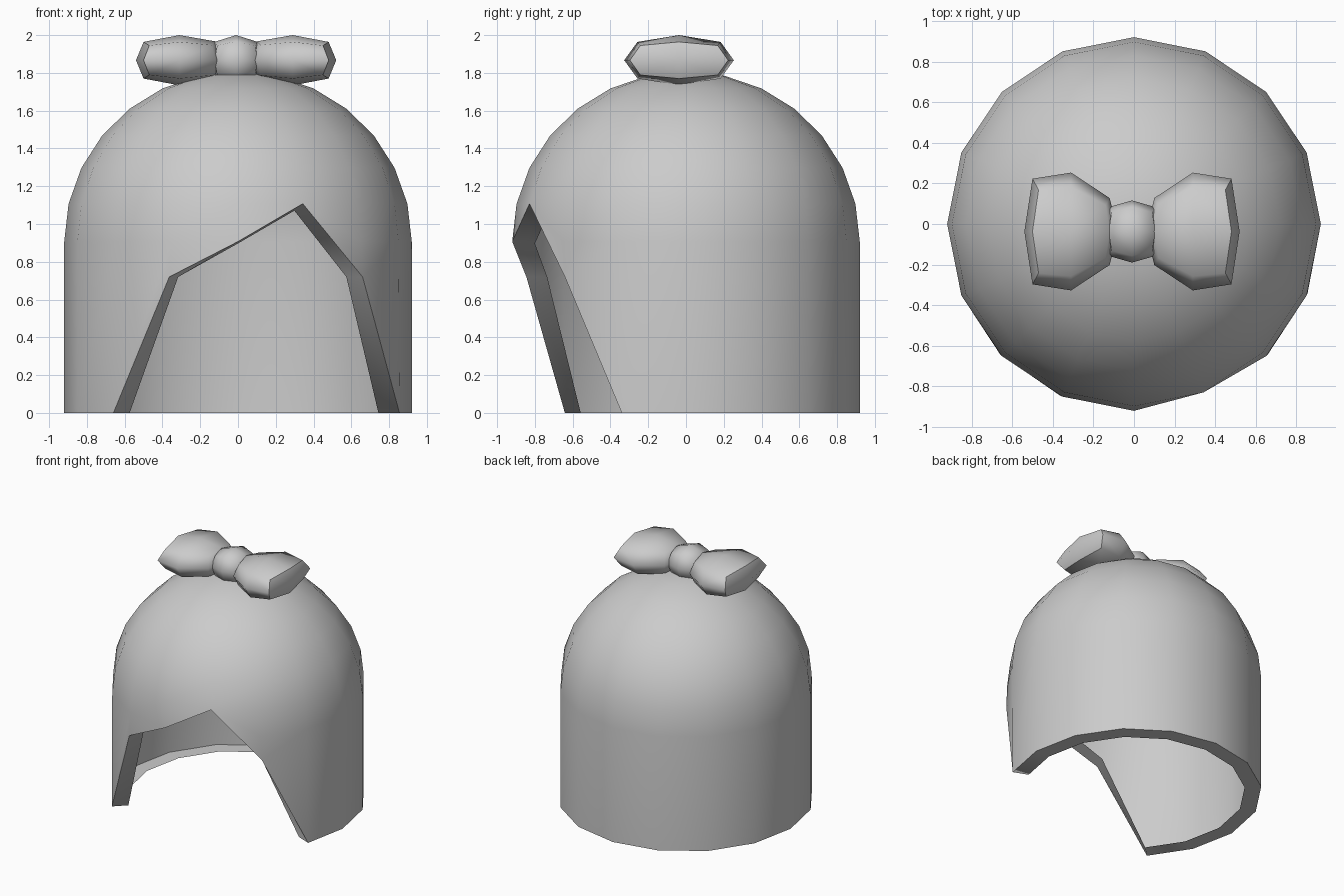
import bpy, bmesh, math

if "Cube" in bpy.data.objects:
    bpy.data.objects.remove(bpy.data.objects["Cube"])

N, RINGS, Z0 = 16, 7, 0.907
RADIUS, HEIGHT, RIM = 0.92, 0.90, 0.12


def finish(bm, name):
    me = bpy.data.meshes.new(name)
    bm.to_mesh(me)
    bm.free()
    ob = bpy.data.objects.new(name, me)
    bpy.context.collection.objects.link(ob)
    return ob


def add_face(bm, verts):
    unique = list(dict.fromkeys(verts))
    if len(unique) > 2:
        face = bm.faces.new(unique)
        face.smooth = True
        return face


def sharpen(bm, loop):
    for a, b in zip(loop, loop[1:] + loop[:1]):
        bm.edges.get((a, b)).smooth = False


# Hood: thin dome on 16 columns; front columns start higher, leaving the opening
hem = {-2: 0.0, -1: 0.72, 2: 0.72, 3: 0.0}   # column 0 faces the front
bm = bmesh.new()
top = bm.verts.new((0, 0, Z0 + HEIGHT))
columns = []
for k in range(-2, N - 2):
    def vert(r, z, shift=0.0):
        a = 2 * math.pi * k / N + shift
        return bm.verts.new((r * math.sin(a), -r * math.cos(a), z))
    first = 1 if k == 1 else 0               # column 1 is the peak of the opening
    arc = []
    for i in range(first, RINGS):
        t = math.pi / 2 * i / RINGS
        arc.append(vert(RADIUS * math.cos(t), Z0 + HEIGHT * math.sin(t)))
    if k in (0, 1):
        col = [arc[0]] * (first + 1) + arc
    else:
        shift = math.copysign(0.014, k) if k in hem else 0.0
        col = [vert(RADIUS, hem.get(k, 0.0), shift)] + arc
    columns.append(col + [top])
# repeated points collapse to triangles or nothing
for a, b in zip(columns, columns[1:] + columns[:1]):
    for i in range(RINGS + 1):
        add_face(bm, (a[i], b[i], b[i + 1], a[i + 1]))

# Hood rim: a lip turned inwards along the hem and the opening
outer = [c[0] for c in columns]
inner = []
for v in outer:
    s = 1 - RIM / RADIUS
    drop = RIM * (v.co.z - Z0) / HEIGHT + 0.01 if v.co.z > 0.8 else 0.0
    inner.append(bm.verts.new((v.co.x * s, v.co.y * s, v.co.z - drop)))
for i in range(N):
    j = (i + 1) % N
    add_face(bm, (outer[j], outer[i], inner[i], inner[j]))
sharpen(bm, outer)
finish(bm, "hood")

# Bow: rounded blocks lofted through eight-point sections
BOW = (-0.01, -0.037, 1.867)


def loft(name, start, sections, end, sharp_end=False, side=1):
    bm = bmesh.new()

    def vert(x, y, z):
        return bm.verts.new((BOW[0] + side * x, BOW[1] + y, BOW[2] + z))
    rings = []
    for xe, xc, ry, rz, cy, cz in sections:   # edge x, corner x, half sizes, corner
        rings.append([vert(xe, ry, 0), vert(xc, cy, cz), vert(xe, 0, rz), vert(xc, -cy, cz),
                      vert(xe, -ry, 0), vert(xc, -cy, -cz), vert(xe, 0, -rz), vert(xc, cy, -cz)])
    for a, b in zip(rings, rings[1:]):
        for i in range(8):
            j = (i + 1) % 8
            add_face(bm, (a[i], a[j], b[j], b[i]))
    for x, ring in ((start, rings[0]), (end, rings[-1])):
        tip = vert(x, 0, 0)
        for i in range(0, 8, 2):
            add_face(bm, (tip, ring[i], ring[i + 1], ring[(i + 2) % 8]))
    if sharp_end:
        sharpen(bm, rings[-1])
    bmesh.ops.recalc_face_normals(bm, faces=bm.faces[:])
    return finish(bm, name)


loop_sections = [(0.11, 0.13, 0.165, 0.10, 0.13, 0.08),
                 (0.30, 0.30, 0.29, 0.133, 0.22, 0.097),
                 (0.49, 0.46, 0.26, 0.097, 0.205, 0.078)]
for name, side in (("bow_loop_right", 1), ("bow_loop_left", -1)):
    loft(name, 0.07, loop_sections, 0.53, True, side)

# Knot in the middle of the bow
knot_end = (0.115, 0.10, 0.12, 0.097, 0.095, 0.078)
loft("bow_knot", -0.12,
     [(-knot_end[0], -knot_end[1]) + knot_end[2:],
      (0, 0, 0.153, 0.133, 0.12, 0.10), knot_end], 0.12)
